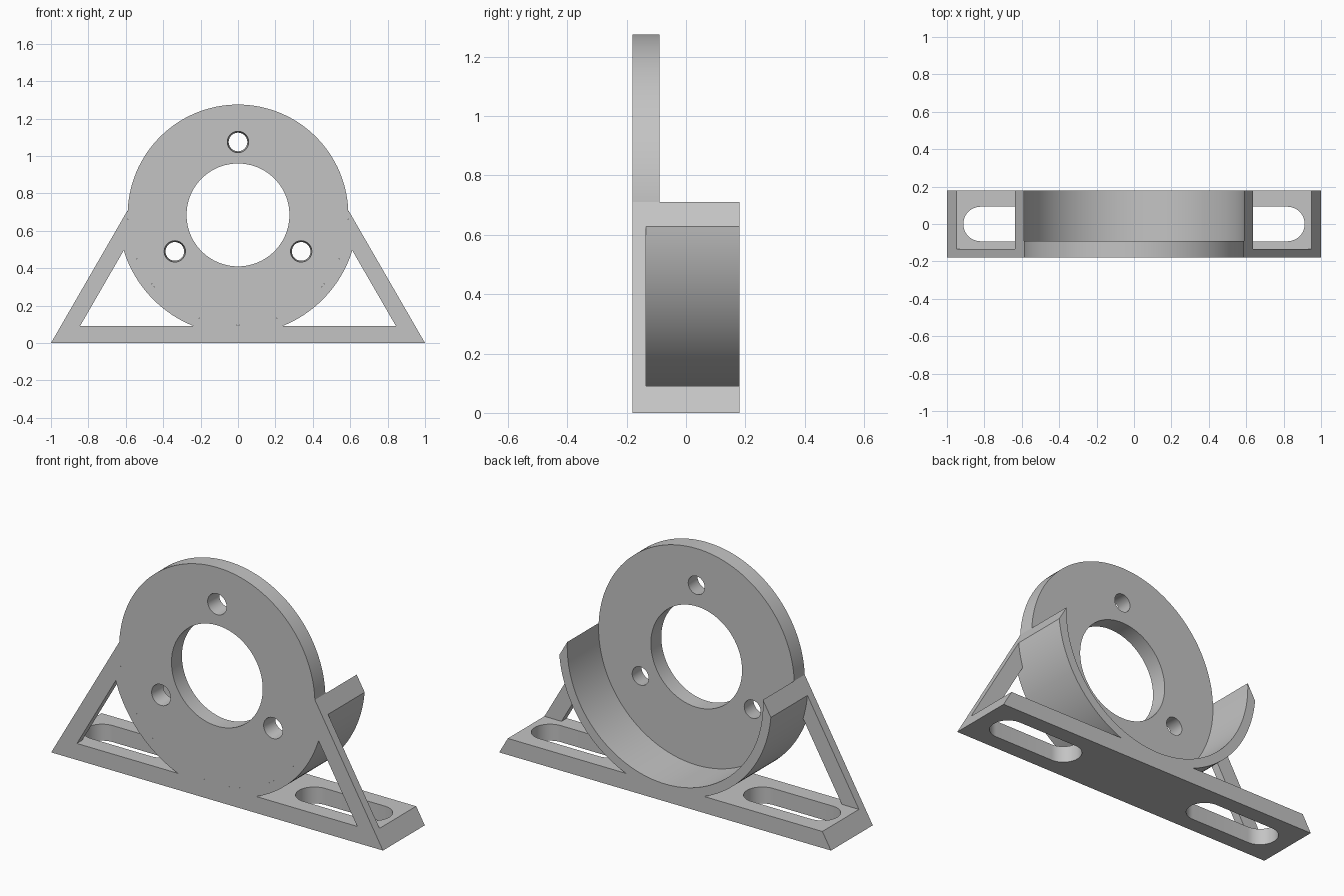
import bpy, bmesh
from math import sin, cos, pi, sqrt, atan2, radians
from mathutils import Vector

if "Cube" in bpy.data.objects:
    bpy.data.objects.remove(bpy.data.objects["Cube"])

# Main dimensions
FRONT, BACK = -0.18, 0.18
HUB = Vector((0, 0.685))
DISC_R, CRADLE_R, BORE_R = 0.59, 0.64, 0.275
BASE_H = 0.09
SLOPE = sqrt(3)

grey = bpy.data.materials.new("plain grey")
grey.use_nodes = True
grey.diffuse_color = (0.55, 0.55, 0.55, 1)
grey.node_tree.nodes["Principled BSDF"].inputs["Base Color"].default_value = (0.55, 0.55, 0.55, 1)


def arc(centre, r, start, end, n):
    return [(centre[0] + r * cos(start + (end - start) * i / n),
             centre[1] + r * sin(start + (end - start) * i / n)) for i in range(n + 1)]


def circle(centre, r, n):
    return arc(centre, r, 0, 2 * pi, n)[:-1]


def loft(name, first, second):
    """Solid between two matching outlines of 3D points."""
    bm = bmesh.new()
    a = [bm.verts.new(p) for p in first]
    b = [bm.verts.new(p) for p in second]
    bm.faces.new(a)
    bm.faces.new(b[::-1])
    for i in range(len(a)):
        j = (i + 1) % len(a)
        bm.faces.new((a[j], a[i], b[i], b[j]))
    bmesh.ops.recalc_face_normals(bm, faces=bm.faces)
    mesh = bpy.data.meshes.new(name)
    bm.to_mesh(mesh)
    bm.free()
    mesh.materials.append(grey)
    obj = bpy.data.objects.new(name, mesh)
    bpy.context.collection.objects.link(obj)
    return obj


def prism(name, outline, y0, y1):
    return loft(name, [(x, y0, z) for x, z in outline], [(x, y1, z) for x, z in outline])


def cut(target, cutters):
    """Apply boolean cuts, then remove the cutters."""
    for c in cutters:
        c.hide_render = True
        mod = target.modifiers.new("cut", 'BOOLEAN')
        mod.operation, mod.solver, mod.object = 'DIFFERENCE', 'EXACT', c
    graph = bpy.context.evaluated_depsgraph_get()
    target.data = bpy.data.meshes.new_from_object(target.evaluated_get(graph))
    target.modifiers.clear()
    for c in cutters:
        bpy.data.objects.remove(c)


def edge_x(z):
    """Sloping left-hand side of the bracket."""
    return -1 + z / SLOPE


def meet(r, x0):
    """Lower meeting point of a sloping line through (x0, 0) and a hub circle."""
    d = (-SLOPE * x0 - HUB.y) / 2
    foot = HUB + d * Vector((-SLOPE / 2, 0.5))
    return foot - sqrt(r * r - d * d) * Vector((0.5, SLOPE / 2))


# Base plate with two rounded slots
base = prism("base_plate", [(-1, 0), (1, 0), (-edge_x(BASE_H), BASE_H), (edge_x(BASE_H), BASE_H)],
             FRONT, BACK)
slots = []
for side in (-1, 1):
    slot = arc((side * 0.64 + 0.18, 0), 0.0925, -pi / 2, pi / 2, 24)
    slot += arc((side * 0.64 - 0.18, 0), 0.0925, pi / 2, 3 * pi / 2, 24)
    slots.append(loft("slot_cutter", [(x, y, -0.1) for x, y in slot], [(x, y, 0.2) for x, y in slot]))
cut(base, slots)

# Front disc with bore and three tapered screw holes
disc = prism("front_disc", circle(HUB, DISC_R, 128), FRONT, -0.09)
holes = [prism("bore_cutter", circle(HUB, BORE_R, 96), -0.3, 0.1)]
for k in range(3):
    angle = pi / 2 + k * 2 * pi / 3
    c = HUB + 0.39 * Vector((cos(angle), sin(angle)))
    holes.append(loft("screw_cutter",
                      [(x, FRONT - 0.01, z) for x, z in circle(c, 0.058, 40)],
                      [(x, -0.08, z) for x, z in circle(c, 0.049, 40)]))
cut(disc, holes)

# Open cradle behind the disc, trimmed by the sloping sides
outer, inner = meet(CRADLE_R, -1) - HUB, meet(DISC_R, -1) - HUB
a_out = atan2(outer.y, -outer.x)
a_in = atan2(inner.y, -inner.x)
profile = arc(HUB, CRADLE_R, pi - a_out, 2 * pi + a_out, 72)
profile += arc(HUB, DISC_R, 2 * pi + a_in, pi - a_in, 72)
cradle = prism("cradle", profile, FRONT, BACK)

# Thin sloping struts at the front
parts = [base, disc, cradle]
inner_x = -0.897
apex, top = meet(CRADLE_R, inner_x), meet(CRADLE_R, -1)
outline = [(edge_x(BASE_H), BASE_H), (inner_x + BASE_H / SLOPE, BASE_H),
           tuple(apex), (-0.61, 0.57), tuple(top)]
for side, name in ((1, "right_strut"), (-1, "left_strut")):
    parts.append(prism(name, [(side * x, z) for x, z in outline], FRONT, -0.135))

# Smooth round walls, sharp edges kept
bpy.ops.object.select_all(action='DESELECT')
for p in parts:
    p.select_set(True)
bpy.context.view_layer.objects.active = disc
bpy.ops.object.shade_smooth_by_angle(angle=radians(30))
